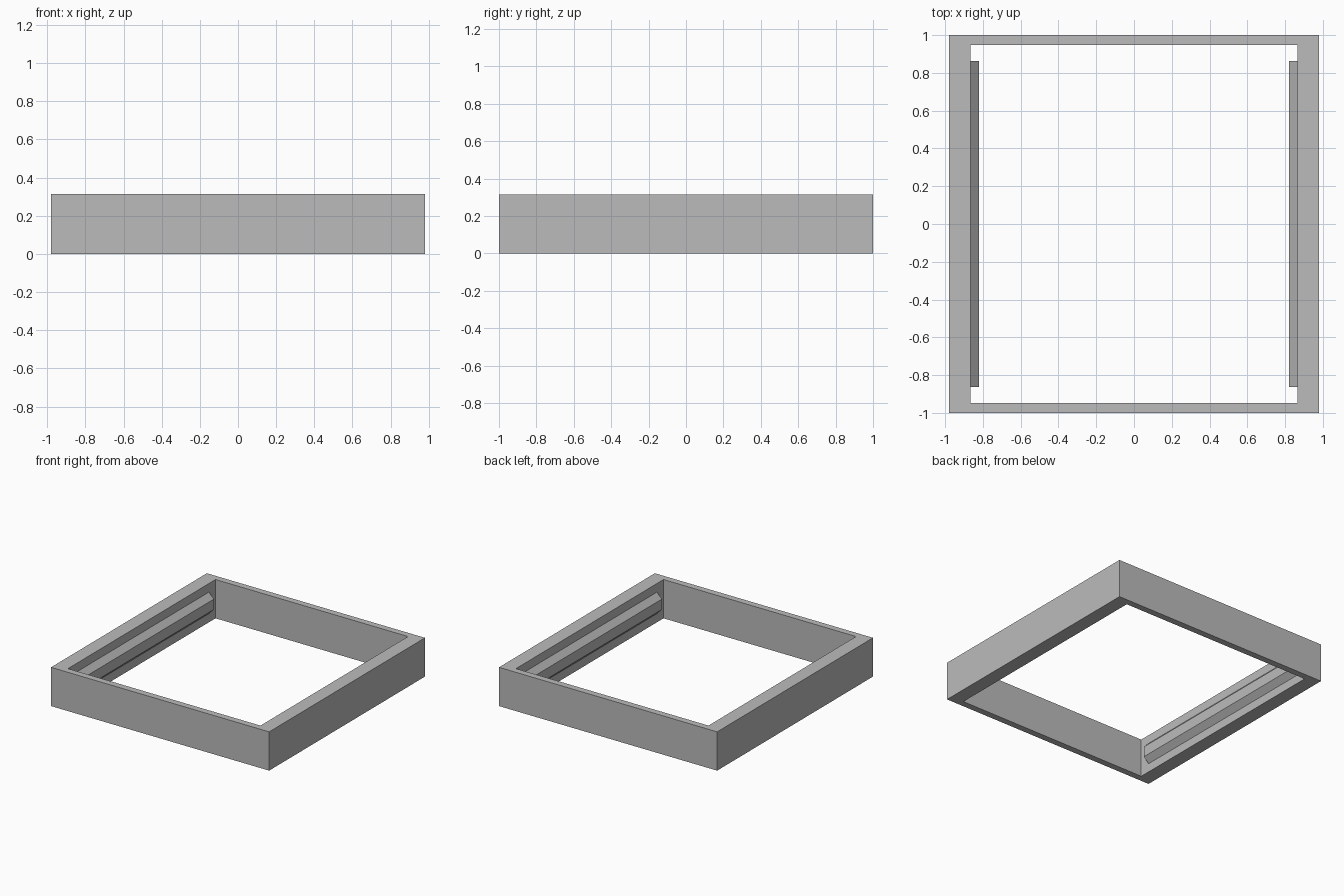
import bpy
import bmesh

cube = bpy.data.objects.get("Cube")
if cube:
    bpy.data.objects.remove(cube, do_unlink=True)

OUTER_X, OUTER_Y, HEIGHT = 0.98, 1.0, 0.315
INNER_X, INNER_Y = 0.865, 0.947
RAIL_X, RAIL_Y = 0.821, 0.863

grey = bpy.data.materials.new("plain_grey")
grey.use_nodes = True
grey.diffuse_color = (0.5, 0.5, 0.5, 1)
grey.node_tree.nodes["Principled BSDF"].inputs["Base Color"].default_value = (0.5, 0.5, 0.5, 1)


def finish(name, bm):
    bmesh.ops.recalc_face_normals(bm, faces=bm.faces)
    mesh = bpy.data.meshes.new(name)
    bm.to_mesh(mesh)
    bm.free()
    mesh.materials.append(grey)
    obj = bpy.data.objects.new(name, mesh)
    bpy.context.collection.objects.link(obj)
    return obj


def rectangle(bm, x, y, z):
    return [bm.verts.new((sx * x, sy * y, z))
            for sx, sy in ((-1, -1), (1, -1), (1, 1), (-1, 1))]


# Open rectangular frame: four rings of corners joined into walls and rims
bm = bmesh.new()
rings = [rectangle(bm, OUTER_X, OUTER_Y, 0), rectangle(bm, OUTER_X, OUTER_Y, HEIGHT),
         rectangle(bm, INNER_X, INNER_Y, HEIGHT), rectangle(bm, INNER_X, INNER_Y, 0)]
for r in range(4):
    a, b = rings[r], rings[(r + 1) % 4]
    for i in range(4):
        j = (i + 1) % 4
        bm.faces.new((a[i], a[j], b[j], b[i]))
finish("frame", bm)

# Chamfered rails along the inside of both side walls
profile = [(INNER_X, 0.07), (RAIL_X, 0.115), (RAIL_X, 0.2), (INNER_X, 0.245)]
for name, side in (("left_rail", 1), ("right_rail", -1)):
    bm = bmesh.new()
    face = bm.faces.new([bm.verts.new((side * x, -RAIL_Y, z)) for x, z in profile])
    extruded = bmesh.ops.extrude_face_region(bm, geom=[face], use_keep_orig=True)
    verts = [v for v in extruded["geom"] if isinstance(v, bmesh.types.BMVert)]
    bmesh.ops.translate(bm, verts=verts, vec=(0, 2 * RAIL_Y, 0))
    finish(name, bm)
